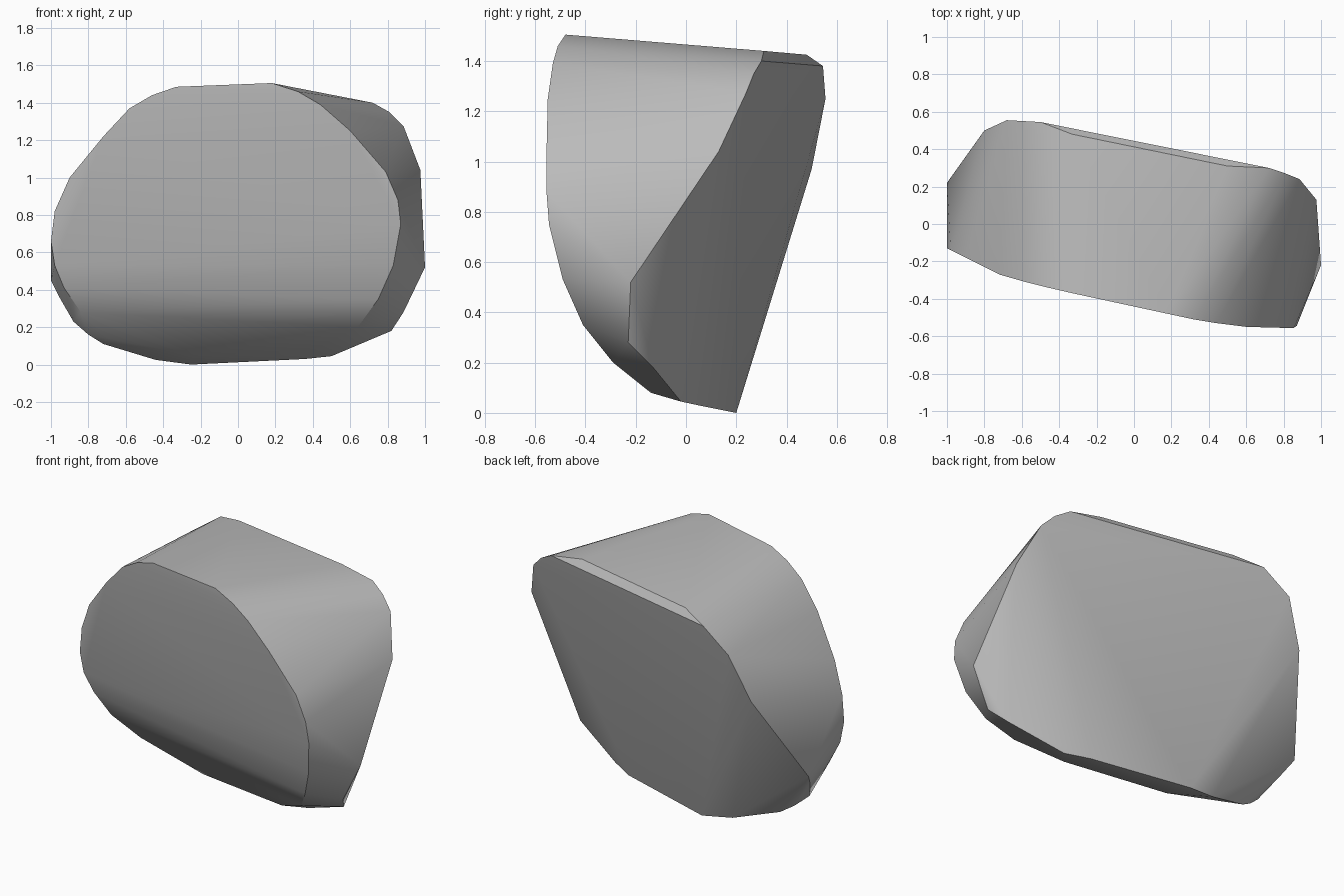
import bpy
import bmesh
import math

# Remove the default cube only
default_cube = bpy.data.objects.get("Cube")
if default_cube:
    bpy.data.objects.remove(default_cube, do_unlink=True)

# Rim of the bowed front face, clockwise from the upper edge
front_rim = [
    (.18, -.48, 1.505), (.32, -.51, 1.46), (.44, -.53, 1.39), (.6, -.55, 1.25),
    (.79, -.555, 1.03), (.855, -.555, .88), (.87, -.545, .75), (.83, -.49, .53),
    (.75, -.41, .35), (.64, -.29, .2), (.4, -.14, .08), (-.24, 0, .05),
    (-.7, .04, .14), (-.84, -.05, .28), (-.93, -.09, .41), (-.98, -.12, .53),
    (-1, -.13, .66), (-.98, -.14, .82), (-.9, -.18, 1), (-.72, -.27, 1.22),
    (-.58, -.31, 1.37), (-.46, -.34, 1.44), (-.33, -.37, 1.485),
]

# Rim of the slanted back face, from its narrow upper bevel round to the far side
back_rim = [
    (.5, .31, 1.44), (.72, .3, 1.4), (.81, .27, 1.35), (.885, .24, 1.275),
    (.975, .13, 1.04), (1, -.22, .52), (.885, -.23, .28), (.82, -.13, .18),
    (.5, -.02, .045), (.36, .05, .03), (-.25, .2, 0), (-.44, .17, .025),
    (-.72, .1, .11), (-.8, .07, .16), (-.88, .04, .23), (-.955, .14, .36),
    (-1, .22, .45), (-.8, .5, .97), (-.68, .555, 1.25), (-.5, .545, 1.38),
    (-.33, .48, 1.425),
]


def make_material(name, colour):
    material = bpy.data.materials.new(name)
    material.use_nodes = True
    material.diffuse_color = colour
    shader = next(node for node in material.node_tree.nodes
                  if node.type == "BSDF_PRINCIPLED")
    shader.inputs["Base Color"].default_value = colour
    shader.inputs["Roughness"].default_value = .8
    return material


def make_stone(name, rims, material):
    """Stretch a convex skin over the rims and merge its nearly flat facets."""
    bm = bmesh.new()
    for rim in rims:
        for point in rim:
            bm.verts.new(point)
    bmesh.ops.convex_hull(bm, input=bm.verts[:])

    # Discard rim points that fall inside the skin
    loose = [vert for vert in bm.verts if not vert.link_faces]
    bmesh.ops.delete(bm, geom=loose, context="VERTS")
    bmesh.ops.dissolve_limit(bm, angle_limit=math.radians(1),
                             verts=bm.verts[:], edges=bm.edges[:])
    bmesh.ops.recalc_face_normals(bm, faces=bm.faces[:])

    mesh = bpy.data.meshes.new(name)
    bm.to_mesh(mesh)
    bm.free()
    mesh.materials.append(material)
    stone = bpy.data.objects.new(name, mesh)
    bpy.context.collection.objects.link(stone)
    return stone


# Single stone block with soft facets and crisp rims
grey = make_material("stone_grey", (.5, .5, .5, 1))
stone = make_stone("stone_block", (front_rim, back_rim), grey)

bpy.ops.object.select_all(action="DESELECT")
stone.select_set(True)
bpy.context.view_layer.objects.active = stone
bpy.ops.object.shade_smooth_by_angle(angle=math.radians(30))
